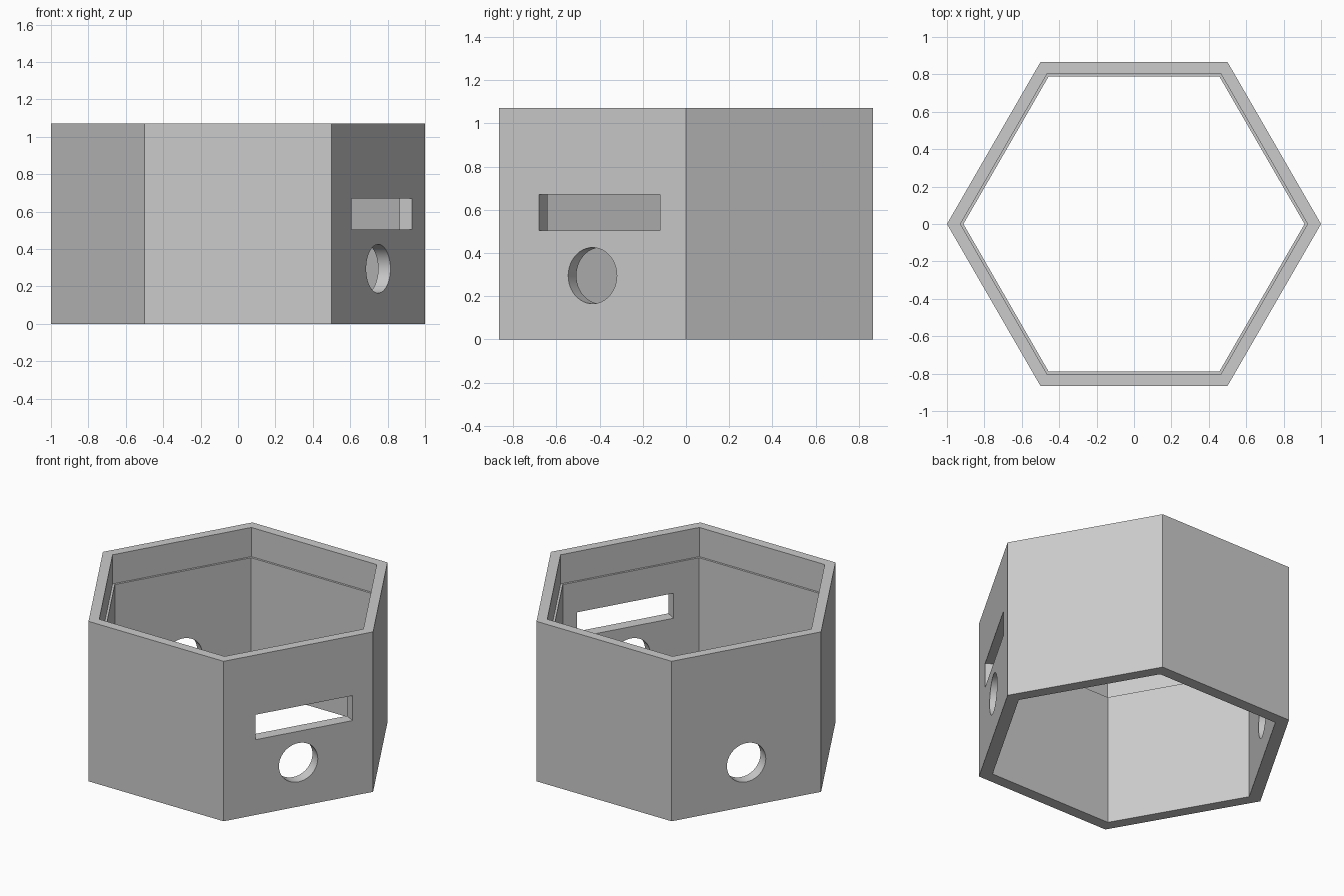
import bpy
import bmesh
from math import cos, sin, pi, radians
from mathutils import Matrix, Vector

cube = bpy.data.objects.get("Cube")
if cube:
    bpy.data.objects.remove(cube, do_unlink=True)

HEIGHT = 1.07
LEDGE_Z = 0.875
OUTER, RECESS, BORE = 1.0, 0.928, 0.912   # corner radii
APOTHEM = cos(pi / 6)

grey = bpy.data.materials.new("plain_grey")
grey.use_nodes = True
colour = (0.6, 0.6, 0.6, 1)
grey.diffuse_color = colour
grey.node_tree.nodes["Principled BSDF"].inputs["Base Color"].default_value = colour


def make_object(name, bm):
    bmesh.ops.recalc_face_normals(bm, faces=bm.faces)
    mesh = bpy.data.meshes.new(name)
    bm.to_mesh(mesh)
    bm.free()
    mesh.materials.append(grey)
    obj = bpy.data.objects.new(name, mesh)
    bpy.context.collection.objects.link(obj)
    return obj


# Hexagonal wall: a closed profile carried round six corners
profile = [(OUTER, 0), (OUTER, HEIGHT), (RECESS, HEIGHT),
           (RECESS, LEDGE_Z), (BORE, LEDGE_Z), (BORE, 0)]
bm = bmesh.new()
rings = [[bm.verts.new((r * cos(i * pi / 3), r * sin(i * pi / 3), z))
          for i in range(6)] for r, z in profile]
for k, ring in enumerate(rings):
    following = rings[(k + 1) % len(rings)]
    for i in range(6):
        j = (i + 1) % 6
        bm.faces.new((ring[i], ring[j], following[j], following[i]))
shell = make_object("hexagonal_shell", bm)


# Cutters lie on a side wall: local x is outward, y along the wall
def wall_matrix(degrees, along, z):
    return (Matrix.Rotation(radians(degrees), 4, "Z")
            @ Matrix.Translation(Vector((APOTHEM, along, z))))


def slot_cutter(degrees):
    bm = bmesh.new()
    bmesh.ops.create_cube(bm, size=1, matrix=wall_matrix(degrees, 0.038, 0.587)
                          @ Matrix.Diagonal((0.4, 0.647, 0.167, 1)))
    return make_object("slot_cutter", bm)


def hole_cutter(degrees):
    bm = bmesh.new()
    bmesh.ops.create_cone(bm, cap_ends=True, segments=48, radius1=0.13,
                          radius2=0.13, depth=0.4,
                          matrix=wall_matrix(degrees, 0, 0.295)
                          @ Matrix.Rotation(pi / 2, 4, "Y"))
    return make_object("hole_cutter", bm)


# Slot and round hole on one wall, a matching round hole opposite
bpy.context.view_layer.objects.active = shell
for cutter in (slot_cutter(-30), hole_cutter(-30), hole_cutter(150)):
    cutter.hide_render = True
    cut = shell.modifiers.new("cut", "BOOLEAN")
    cut.operation = "DIFFERENCE"
    cut.solver = "EXACT"
    cut.object = cutter
    bpy.ops.object.modifier_apply(modifier=cut.name)
    bpy.data.objects.remove(cutter, do_unlink=True)

bpy.ops.object.select_all(action="DESELECT")
shell.select_set(True)
bpy.ops.object.shade_smooth_by_angle(angle=radians(30))
